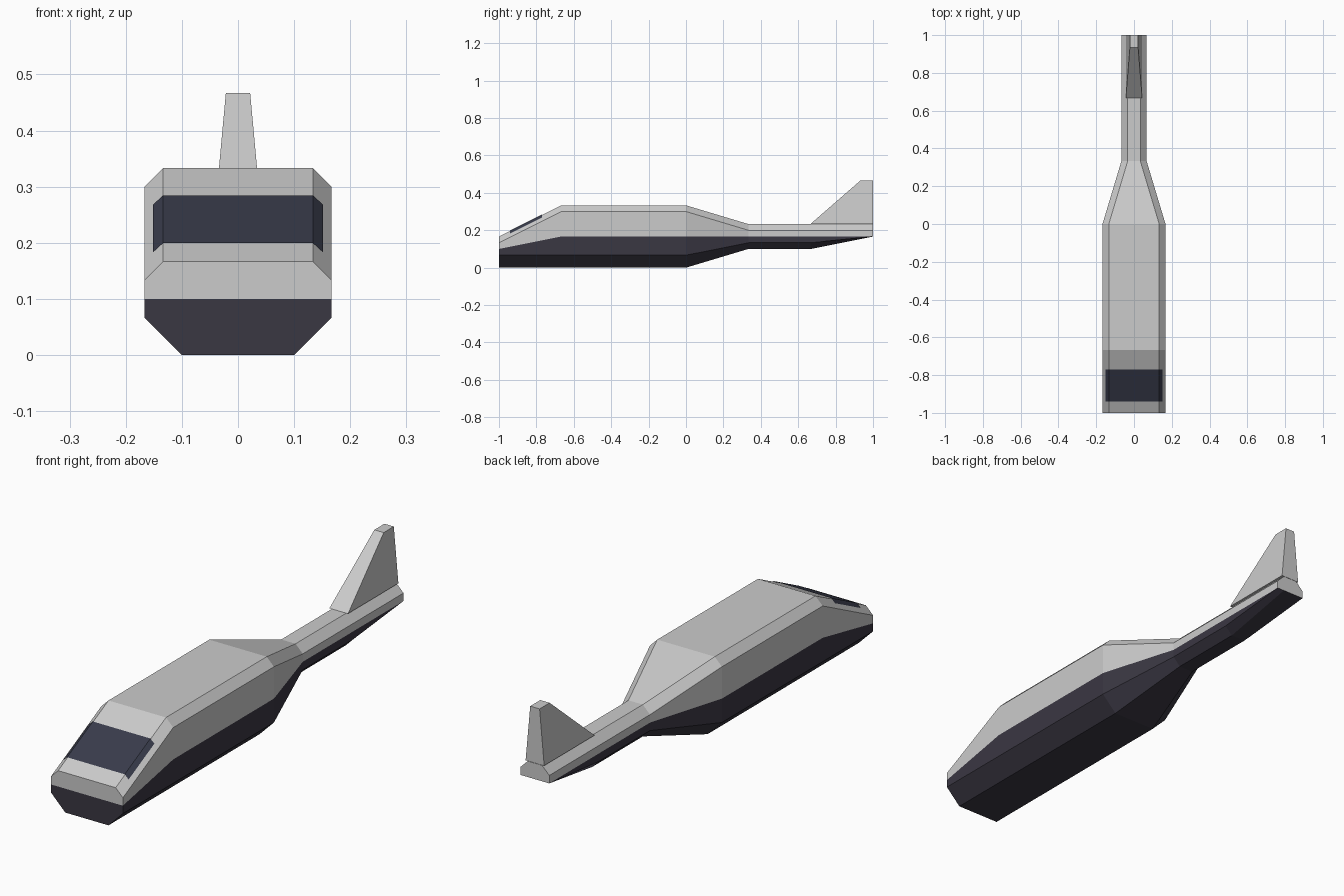
import bpy, bmesh

if "Cube" in bpy.data.objects:
    bpy.data.objects.remove(bpy.data.objects["Cube"])


def material(name, rgb):
    m = bpy.data.materials.new(name)
    m.diffuse_color = (*rgb, 1)
    m.use_nodes = True
    m.node_tree.nodes["Principled BSDF"].inputs["Base Color"].default_value = m.diffuse_color
    return m


def finish(bm, name, mat=None):
    bmesh.ops.remove_doubles(bm, verts=bm.verts, dist=1e-4)
    bmesh.ops.recalc_face_normals(bm, faces=bm.faces)
    me = bpy.data.meshes.new(name)
    bm.to_mesh(me)
    bm.free()
    ob = bpy.data.objects.new(name, me)
    bpy.context.collection.objects.link(ob)
    if mat:
        me.materials.append(mat)
    return ob


def loft(name, rings, closed=False, caps=(), mat=None):
    """Skin a list of cross-sections and cap the chosen ends."""
    bm = bmesh.new()
    rows = [[bm.verts.new(p) for p in r] for r in rings]
    n = len(rows[0])
    for a, b in zip(rows, rows[1:]):
        for i in range(n if closed else n - 1):
            j = (i + 1) % n
            bm.faces.new((a[i], a[j], b[j], b[i]))
    for c in caps:
        bm.faces.new(rows[c])
    return finish(bm, name, mat)


def mirrored(y, half):
    """Full cross-section from right-hand (x, z) points."""
    return [(x, y, z) for x, z in half] + [(-x, y, z) for x, z in reversed(half)]


dark = material("dark_belly", (0.042, 0.038, 0.055))
glass = material("dark_glass", (0.04, 0.044, 0.07))

# Stations: y, half width, roof half width, belly half width,
# belly z, lower edge z, paint line z, upper edge z, roof z
T = 1 / 3
stations = [
    (-1, .1667, .1333, .1, 0, .0667, .1, .1333, .1667),
    (-2 * T, .1667, .1333, .1, 0, .0667, .1667, .3, .3333),
    (0, .1667, .1333, .1, 0, .0667, .1667, .3, .3333),
    (T, .0667, .0333, .0333, .1, .1333, .1667, .2, .2333),
    (2 * T, .0667, .0333, .0333, .1, .1333, .1667, .2, .2333),
    (1, .0667, .0333, .0333, .1667, .1667, .1667, .2, .2333),
]

# Light upper hull and dark lower hull, meeting at the paint line
upper = [mirrored(y, [(w, zp), (w, zu), (r, zr)])
         for y, w, r, b, zb, zl, zp, zu, zr in stations]
lower = [mirrored(y, [(w, zp), (w, zl), (b, zb)])
         for y, w, r, b, zb, zl, zp, zu, zr in stations]
loft("upper_hull", upper, caps=(0, -1))
loft("lower_hull", lower, caps=(0,), mat=dark)

# Tapered tail fin
fin = [[(w, y0, z), (w, 1, z), (-w, 1, z), (-w, y0, z)]
       for w, y0, z in ((.043, 2 * T, .2345), (.0217, .9333, .4667))]
loft("tail_fin", fin, closed=True, caps=(0, -1))

# Windshield wrapped over the sloping nose, just above the surface
lift = .003
screen = [mirrored(y, [(.15 + lift / 2, z - .0167 + lift), (.1333, z + lift)])
          for y, z in ((-.94, .1967), (-.77, .2817))]
loft("windshield", screen, mat=glass)
